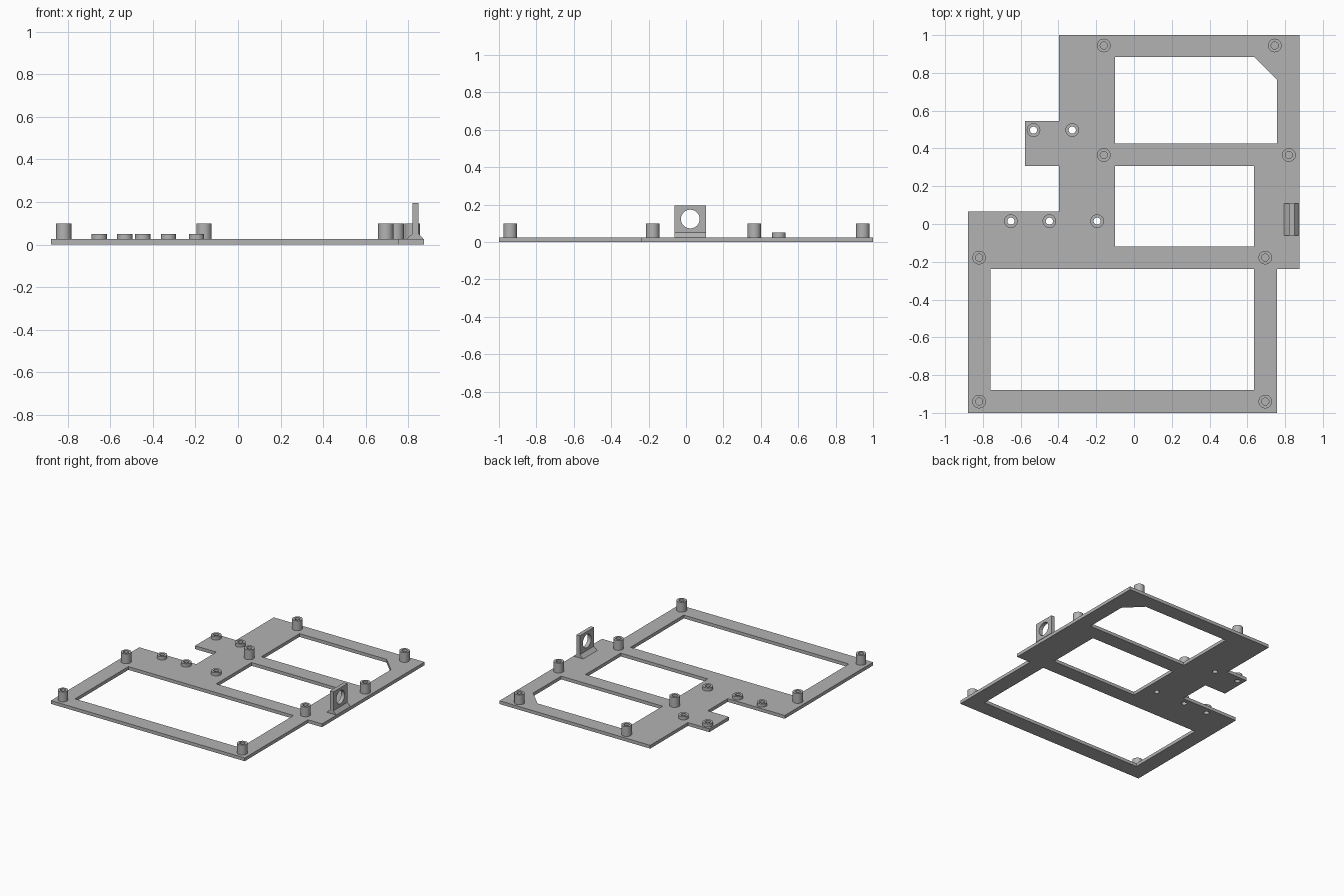
import bpy, bmesh, math
from mathutils import Matrix, Vector

cube = bpy.data.objects.get("Cube")
if cube:
    bpy.data.objects.remove(cube)

grey = bpy.data.materials.new("plain grey")
grey.use_nodes = True
colour = (0.45, 0.45, 0.45, 1)
grey.diffuse_color = colour
grey.node_tree.nodes["Principled BSDF"].inputs["Base Color"].default_value = colour

BASE = 0.025                 # plate thickness
OUTER, BORE = 0.036, 0.019   # standoff radii


def circle(x, y, r, n=32):
    return [(x + r * math.cos(math.tau * i / n), y + r * math.sin(math.tau * i / n))
            for i in range(n)]


def rect(x0, y0, x1, y1):
    return [(x0, y0), (x1, y0), (x1, y1), (x0, y1)]


def sheet(name, loops, thickness, matrix=Matrix(), smooth=False):
    """Solid made from an outline with hole loops, rising from local z = 0."""
    curve = bpy.data.curves.new(name, "CURVE")
    curve.dimensions = "2D"
    curve.fill_mode = "BOTH"
    curve.extrude = thickness / 2
    for loop in loops:
        spline = curve.splines.new("POLY")
        spline.points.add(len(loop) - 1)
        for point, (x, y) in zip(spline.points, loop):
            point.co = (x, y, 0, 1)
        spline.use_cyclic_u = True
    helper = bpy.data.objects.new(name + " outline", curve)
    bpy.context.collection.objects.link(helper)
    graph = bpy.context.evaluated_depsgraph_get()
    mesh = bpy.data.meshes.new_from_object(helper.evaluated_get(graph))
    bpy.data.objects.remove(helper)
    bpy.data.curves.remove(curve)
    # Weld the caps to the walls and place the part
    bm = bmesh.new()
    bm.from_mesh(mesh)
    bmesh.ops.remove_doubles(bm, verts=bm.verts, dist=0.0001)
    bmesh.ops.translate(bm, verts=bm.verts, vec=(0, 0, thickness / 2))
    bmesh.ops.transform(bm, verts=bm.verts, matrix=matrix)
    bmesh.ops.recalc_face_normals(bm, faces=bm.faces)
    for face in bm.faces:
        face.smooth = False
    bm.to_mesh(mesh)
    bm.free()
    mesh.materials.clear()
    mesh.materials.append(grey)
    obj = bpy.data.objects.new(name, mesh)
    bpy.context.collection.objects.link(obj)
    if smooth:
        bpy.ops.object.select_all(action="DESELECT")
        obj.select_set(True)
        bpy.context.view_layer.objects.active = obj
        bpy.ops.object.shade_smooth_by_angle(angle=math.radians(30))
    return obj


tall = [(-0.16, 0.945), (0.745, 0.945), (-0.16, 0.365), (0.82, 0.365),
        (-0.82, -0.178), (0.695, -0.178), (-0.82, -0.94), (0.695, -0.94)]
short = [(-0.532, 0.497), (-0.327, 0.497), (-0.652, 0.015), (-0.448, 0.015), (-0.195, 0.015)]

# Base plate with three windows and the through bores
outline = [(-0.88, -1), (0.757, -1), (0.757, -0.237), (0.875, -0.237), (0.875, 1),
           (-0.398, 1), (-0.398, 0.545), (-0.578, 0.545), (-0.578, 0.307),
           (-0.398, 0.307), (-0.398, 0.065), (-0.88, 0.065)]
windows = [rect(-0.76, -0.88, 0.635, -0.237),
           rect(-0.1, -0.12, 0.635, 0.307),
           [(-0.1, 0.425), (0.757, 0.425), (0.757, 0.763), (0.635, 0.885), (-0.1, 0.885)]]
sheet("base_plate", [outline] + windows + [circle(x, y, BORE) for x, y in short], BASE)

# Hollow standoffs: tall blind ones and short open ones
for kind, spots, height in (("tall_standoff", tall, 0.075), ("short_standoff", short, 0.025)):
    for i, (x, y) in enumerate(spots):
        sheet(f"{kind}_{i + 1}", [circle(0, 0, OUTER), circle(0, 0, BORE)], height,
              Matrix.Translation((x, y, BASE)), smooth=True)

# Upright bracket: local x runs along y, local y along z, thickness along x
upright = Matrix(((0, 0, 1, 0.82), (1, 0, 0, 0.023), (0, 1, 0, BASE), (0, 0, 0, 1)))
sheet("bracket_tab", [rect(-0.085, 0, 0.085, 0.17), circle(0, 0.098, 0.05, 48)], 0.029,
      upright, smooth=True)

# Sloped foot strips on both sides of the bracket
along_y = Matrix(((1, 0, 0, 0), (0, 0, 1, -0.062), (0, 1, 0, BASE), (0, 0, 0, 1)))
for name, toe, wall in (("foot_right", 0.793, 0.82), ("foot_left", 0.873, 0.849)):
    sheet(name, [[(toe, 0), (wall, 0), (wall, 0.026)]], 0.17, along_y)
